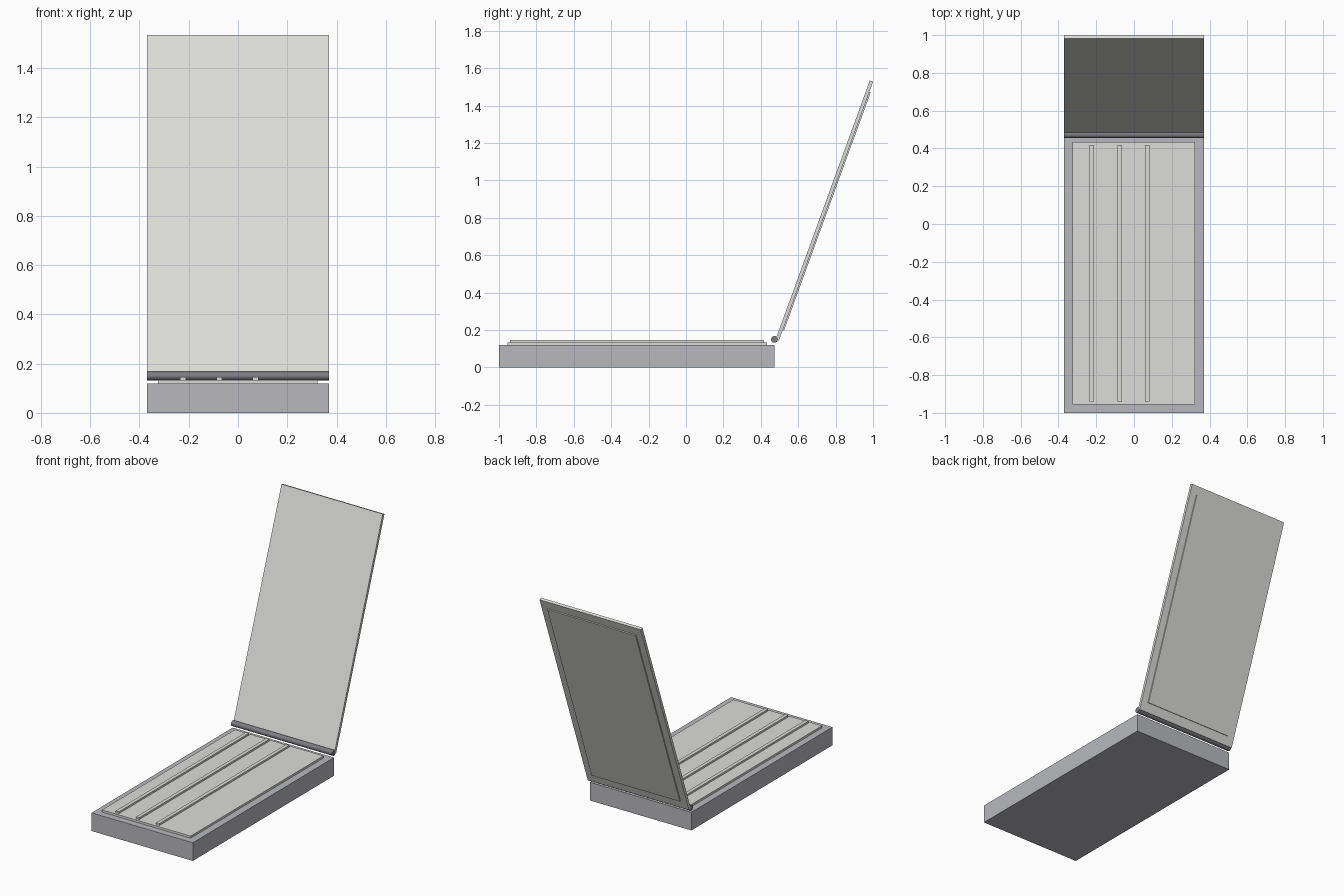
import bpy
import math
from mathutils import Matrix, Vector

cube = bpy.data.objects.get("Cube")
if cube:
    bpy.data.objects.remove(cube, do_unlink=True)


def make_material(name, color):
    mat = bpy.data.materials.new(name)
    mat.use_nodes = True
    mat.diffuse_color = (*color, 1)
    mat.node_tree.nodes["Principled BSDF"].inputs["Base Color"].default_value = (*color, 1)
    return mat


body_grey = make_material("body grey", (0.48, 0.485, 0.51))
pale_grey = make_material("pale grey", (0.72, 0.72, 0.70))
hinge_grey = make_material("dark hinge grey", (0.20, 0.20, 0.22))


def box(name, low, high, mat, frame=Matrix.Identity(4)):
    """Box between two corners, optionally placed in a tilted frame."""
    low, high = Vector(low), Vector(high)
    bpy.ops.mesh.primitive_cube_add(size=1)
    obj = bpy.context.object
    obj.name = name
    obj.data.transform(Matrix.Translation((low + high) / 2) @ Matrix.Diagonal((*(high - low), 1)))
    obj.matrix_world = frame
    obj.data.materials.append(mat)
    return obj


HALF = 0.37
BACK = 0.473
HINGE_Z = 0.15

# Base slab with a raised tray
box("base", (-HALF, -1, 0), (HALF, BACK, 0.12), body_grey)
box("tray_panel", (-0.325, -0.955, 0.12), (0.322, 0.433, 0.134), pale_grey)

# Long ribs on the tray
for i, x in enumerate((-0.224, -0.076, 0.071)):
    box(f"tray_rib_{i + 1}", (x - 0.012, -0.94, 0.134), (x + 0.012, 0.418, 0.146), pale_grey)

# Hinge barrel across the back edge
bpy.ops.mesh.primitive_cylinder_add(vertices=32, radius=0.018, depth=2 * HALF,
                                    location=(0, BACK, HINGE_Z),
                                    rotation=(0, math.pi / 2, 0))
hinge = bpy.context.object
hinge.name = "hinge_barrel"
hinge.data.materials.append(hinge_grey)
bpy.ops.object.shade_smooth_by_angle(angle=math.radians(40))

# Open lid, leaning back from the hinge, with a raised back plate
tilt = Matrix.Translation((0, BACK + 0.006, HINGE_Z)) @ Matrix.Rotation(math.radians(-20), 4, 'X')
box("lid", (-HALF, 0, 0), (HALF, 0.019, 1.473), pale_grey, tilt)
box("lid_back_plate", (-0.322, 0.019, 0.06), (0.322, 0.026, 1.415), pale_grey, tilt)
